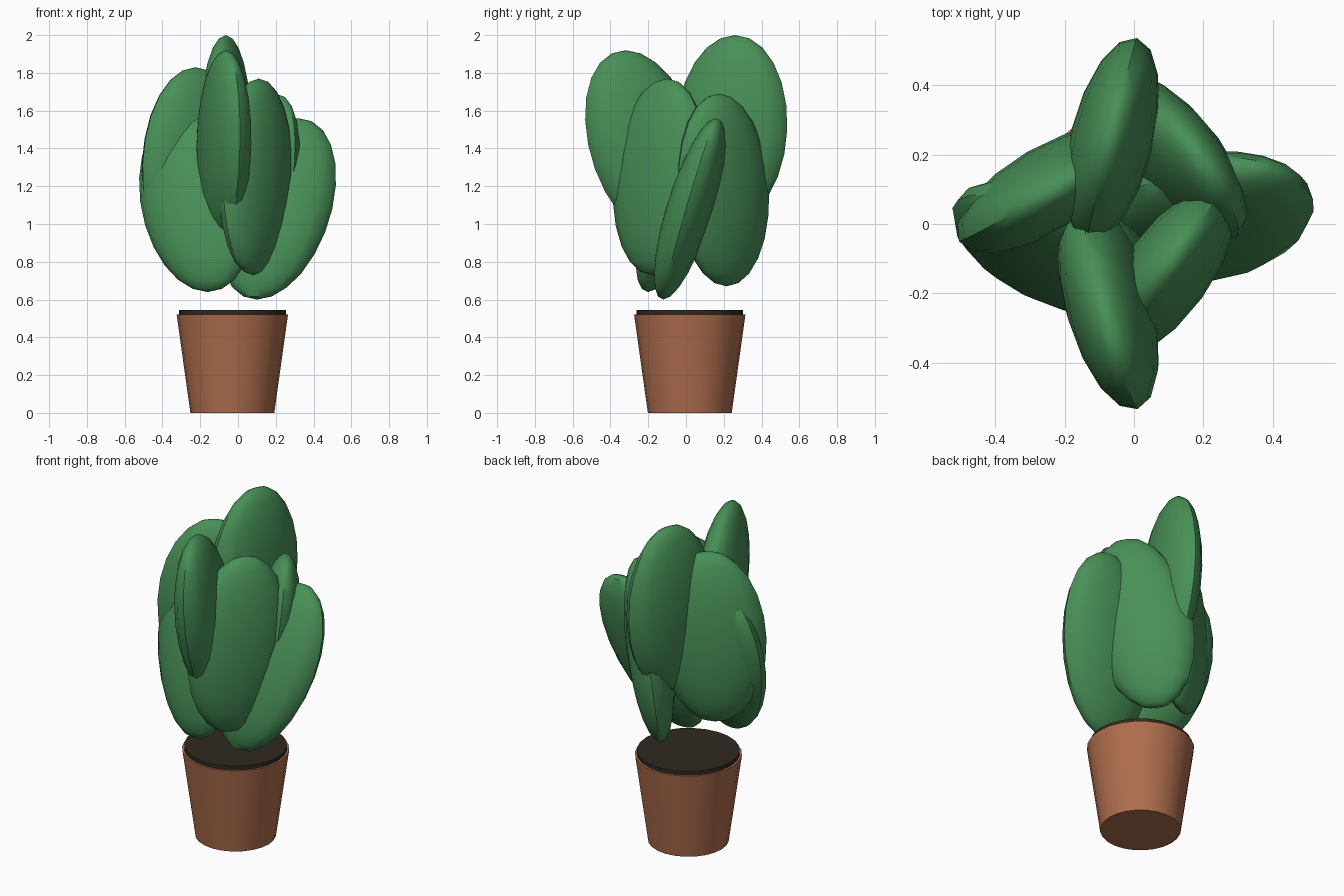
import bpy, bmesh
from math import radians, sin, cos
from mathutils import Matrix, Vector

if "Cube" in bpy.data.objects:
    bpy.data.objects.remove(bpy.data.objects["Cube"])


def material(name, rgb):
    m = bpy.data.materials.new(name)
    m.diffuse_color = (*rgb, 1)
    m.use_nodes = True
    m.node_tree.nodes["Principled BSDF"].inputs["Base Color"].default_value = m.diffuse_color
    return m


GREEN = material("leaf_green", (0.065, 0.28, 0.095))
CLAY = material("clay", (0.43, 0.155, 0.075))
EARTH = material("earth", (0.03, 0.022, 0.016))
PX, PY = -0.03, 0.02  # pot axis


def add_object(name, bm, mat):
    bmesh.ops.recalc_face_normals(bm, faces=bm.faces)
    me = bpy.data.meshes.new(name)
    bm.to_mesh(me)
    bm.free()
    me.materials.append(mat)
    ob = bpy.data.objects.new(name, me)
    bpy.context.collection.objects.link(ob)
    bpy.ops.object.select_all(action='DESELECT')
    ob.select_set(True)
    bpy.context.view_layer.objects.active = ob
    bpy.ops.object.shade_smooth_by_angle(angle=radians(40))
    return ob


def frustum(name, r0, r1, z0, z1, mat):
    bm = bmesh.new()
    bmesh.ops.create_cone(bm, cap_ends=True, segments=24, radius1=r0, radius2=r1,
                          depth=z1 - z0,
                          matrix=Matrix.Translation((PX, PY, (z0 + z1) / 2)))
    return add_object(name, bm, mat)


def leaf(name, centre, top, angle, width=0.3, thick=0.125):
    """Flattened ball: 'top' is the offset of the leaf tip, 'angle' the heading of its broad side."""
    a = radians(angle)
    wide = Vector((cos(a), sin(a), 0)) * width
    thin = Vector((-sin(a), cos(a), 0)) * thick
    shape = Matrix((wide, thin, Vector(top))).transposed().to_4x4()
    bm = bmesh.new()
    bmesh.ops.create_uvsphere(bm, u_segments=16, v_segments=12, radius=1,
                              matrix=Matrix.Translation(centre) @ shape)
    return add_object(name, bm, GREEN)


# pot and soil
frustum("pot", 0.222, 0.295, 0.0, 0.522, CLAY)
frustum("soil", 0.283, 0.283, 0.49, 0.545, EARTH)

# leaves, lowest to highest
leaf("leaf_right", (0.21, 0.02, 1.08), (0.11, 0.14, 0.48), -4, 0.29, 0.128)
leaf("leaf_front_left", (-0.22, -0.07, 1.12), (-0.06, 0.13, 0.48), -16, 0.31, 0.128)
leaf("leaf_back_right", (0.11, 0.195, 1.18), (0.09, -0.02, 0.51), 126, 0.29)
leaf("leaf_front_right", (0.095, -0.14, 1.25), (0.015, 0.04, 0.52), 54, 0.29)
leaf("leaf_back_left", (-0.245, 0.10, 1.32), (0.02, 0.0, 0.51), 30)
leaf("leaf_front", (-0.075, -0.22, 1.42), (0.01, -0.10, 0.50), 106, 0.31)
leaf("leaf_back", (-0.065, 0.24, 1.50), (0.0, 0.02, 0.50), 76, 0.305, 0.12)
